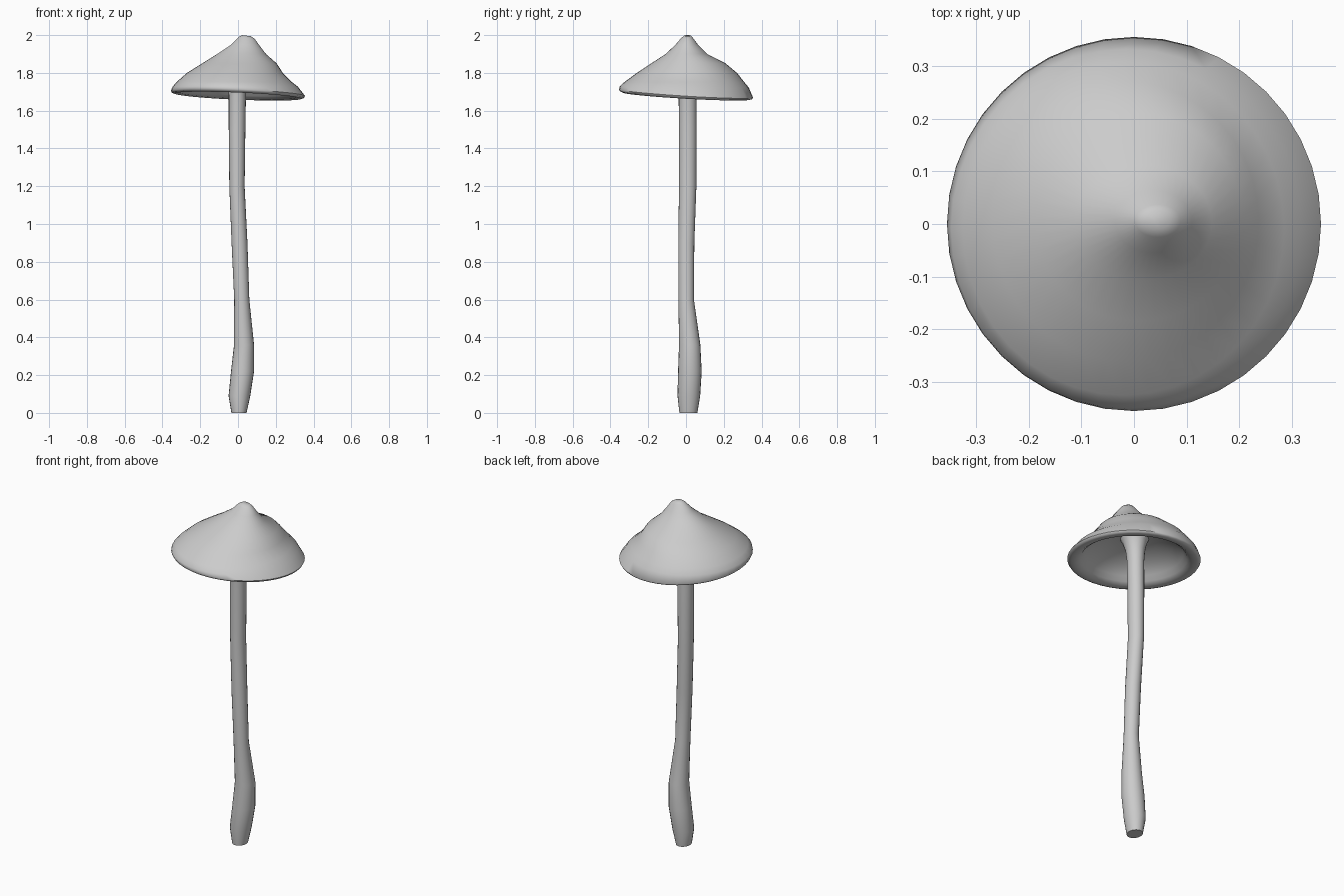
import bpy, bmesh
from math import cos, sin, tau


def loft(name, rings, sides):
    """Skin elliptical rings given as (x0, x1, y0, y1, z, tilt_x, tilt_y)."""
    bm = bmesh.new()
    loops = []
    for x0, x1, y0, y1, z, tx, ty in rings:
        loop = []
        for i in range(sides):
            c, s = cos(tau * i / sides), sin(tau * i / sides)
            loop.append(bm.verts.new(((x0 + x1) / 2 + (x1 - x0) / 2 * c,
                                      (y0 + y1) / 2 + (y1 - y0) / 2 * s,
                                      z + tx * c + ty * s)))
        loops.append(loop)
    for a, b in zip(loops, loops[1:]):
        for i in range(sides):
            j = (i + 1) % sides
            bm.faces.new((a[i], a[j], b[j], b[i]))
    bm.faces.new(loops[0])
    bm.faces.new(loops[-1])
    bmesh.ops.recalc_face_normals(bm, faces=bm.faces)
    mesh = bpy.data.meshes.new(name)
    bm.to_mesh(mesh)
    bm.free()
    obj = bpy.data.objects.new(name, mesh)
    bpy.context.collection.objects.link(obj)
    bpy.ops.object.select_all(action='DESELECT')
    obj.select_set(True)
    bpy.context.view_layer.objects.active = obj
    bpy.ops.object.shade_smooth_by_angle(angle=1.0)
    return obj


def disc(r, z, tx=0, ty=0):
    return (-r, r, -r, r, z, tx, ty)


# Bent stem, swollen near the foot and flared where it meets the cap
loft("stem", [
    (-.035, .045, -.035, .06, 0, 0, 0),
    (-.05, .065, -.045, .075, .09, 0, 0),
    (-.037, .085, -.042, .083, .22, 0, 0),
    (-.021, .085, -.037, .076, .36, 0, 0),
    (-.02, .06, -.04, .042, .60, 0, 0),
    (-.034, .05, -.041, .044, .90, 0, 0),
    (-.046, .035, -.037, .055, 1.20, 0, 0),
    (-.049, .039, -.037, .056, 1.50, 0, 0),
    (-.049, .042, -.039, .056, 1.68, 0, 0),
    (-.054, .049, -.045, .06, 1.74, 0, 0),
    (-.065, .065, -.06, .072, 1.79, 0, 0),
    (-.08, .08, -.075, .085, 1.82, 0, 0),
], 20)

# Cap: off-centre peak, sloping skin, tilted rim, rounded lip and hollow underside
loft("cap", [
    (.022, .068, -.009, .025, 1.997, -.003, 0),
    (.002, .088, -.025, .037, 1.985, -.004, 0),
    (-.035, .110, -.055, .063, 1.95, 0, 0),
    (-.11, .148, -.107, .112, 1.90, 0, 0),
    (-.19, .205, -.185, .21, 1.85, 0, 0),
    (-.27, .237, -.26, .27, 1.80, 0, 0),
    (-.325, .285, -.325, .308, 1.752, 0, 0),
    (-.347, .318, -.35, .332, 1.726, 0, -.003),
    disc(.355, 1.691, -.014, -.022),
    disc(.350, 1.682, -.014, -.021),
    disc(.335, 1.677, -.014, -.019),
    disc(.305, 1.681, -.013, -.017),
    disc(.283, 1.696, -.012, -.015),
    disc(.262, 1.725, -.010, -.010),
    disc(.205, 1.77, -.005, -.005),
    disc(.13, 1.80),
    disc(.07, 1.812),
], 40)
